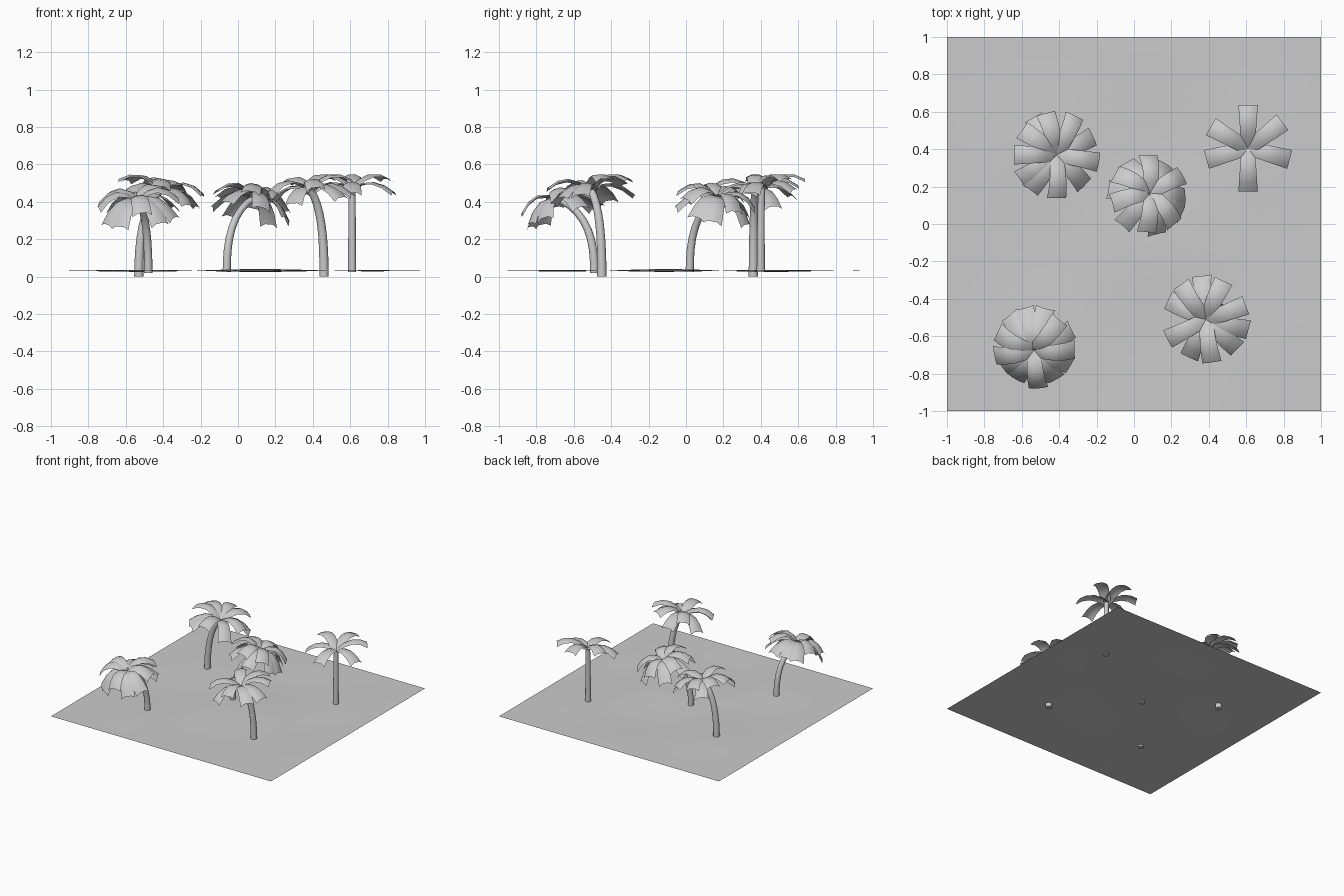
import bpy, bmesh, math
from mathutils import Vector, Matrix

if "Cube" in bpy.data.objects:
    bpy.data.objects.remove(bpy.data.objects["Cube"])

# Gently uneven sand sheet
bm = bmesh.new()
bmesh.ops.create_grid(bm, x_segments=24, y_segments=24, size=1.0)
for v in bm.verts:
    x, y = v.co.x, v.co.y
    fade = (1 - x * x) * (1 - y * y)
    v.co.z = 0.032 + 0.009 * fade * math.sin(4.3 * x + 1) * math.cos(5.1 * y + 0.6)
me = bpy.data.meshes.new("ground")
bm.to_mesh(me)
bm.free()
me.shade_smooth()
bpy.context.collection.objects.link(bpy.data.objects.new("ground", me))


def trunk(name, base, top, r):
    # Tapered tube that starts upright and bends over towards the crown
    b, t = Vector(base), Vector(top)
    bm = bmesh.new()
    sides, steps = 12, 8
    rings = []
    for i in range(steps + 1):
        f = i / steps
        h = 1.25 * f - 0.25 * f ** 3
        c = Vector((b.x + (t.x - b.x) * f ** 2.4, b.y + (t.y - b.y) * f ** 2.4,
                    b.z + (t.z - b.z) * h))
        tan = Vector(((t.x - b.x) * 2.4 * f ** 1.4, (t.y - b.y) * 2.4 * f ** 1.4,
                      (t.z - b.z) * (1.25 - 0.75 * f * f)))
        q = Vector((0, 0, 1)).rotation_difference(tan.normalized())
        rad = r * (1 - 0.2 * f)
        ring = []
        for k in range(sides):
            a = math.tau * k / sides
            ring.append(bm.verts.new(c + q @ Vector((rad * math.cos(a), rad * math.sin(a), 0))))
        rings.append(ring)
    for lo, hi in zip(rings, rings[1:]):
        for k in range(sides):
            n = (k + 1) % sides
            bm.faces.new((lo[k], lo[n], hi[n], hi[k]))
    bm.faces.new(rings[0][::-1])
    bm.faces.new(rings[-1])
    finish(bm, name)


def finish(bm, name):
    me = bpy.data.meshes.new(name)
    bm.to_mesh(me)
    bm.free()
    ob = bpy.data.objects.new(name, me)
    bpy.context.collection.objects.link(ob)
    bpy.ops.object.select_all(action='DESELECT')
    ob.select_set(True)
    bpy.context.view_layer.objects.active = ob
    bpy.ops.object.shade_smooth_by_angle(angle=math.radians(40))


UPPER = [(0, 0), (0.06, 0.045), (0.12, 0.07), (0.18, 0.07), (0.235, 0.048)]
LOWER = [(0, 0), (0.06, 0.025), (0.12, 0.03), (0.18, 0.012), (0.235, -0.025)]


def crown(name, centre, lean, tilt, droop, size, upper, lower):
    # Broad arched strips, each with a slightly rounded cross-section
    axis = Vector((-math.sin(math.radians(lean)), math.cos(math.radians(lean)), 0))
    place = Matrix.Translation(centre) @ Matrix.Rotation(math.radians(tilt), 4, axis)
    bm = bmesh.new()
    fronds = [(a, UPPER) for a in upper] + [(a, LOWER) for a in lower]
    for ang, prof in fronds:
        m = place @ Matrix.Rotation(math.radians(ang), 4, 'Z')
        rows = []
        for x, z in prof:
            f = x / 0.235
            w = 0.036 + 0.016 * f
            row = []
            for s in (-1, -0.45, 0.45, 1):
                drop = 0.016 * (abs(s) > 0.9) * (0.4 + 0.6 * f)
                p = Vector((x * size, s * w, z - droop * f * f - drop))
                row.append(bm.verts.new(m @ p))
            rows.append(row)
        for r0, r1 in zip(rows, rows[1:]):
            for k in range(3):
                bm.faces.new((r0[k], r1[k], r1[k + 1], r0[k + 1]))
    finish(bm, name)


# name, trunk base, crown centre, trunk radius, lean direction, tilt, droop, size, frond angles
TREES = [
    ("back_left", (-0.53, 0.36, 0), (-0.415, 0.37, 0.46), 0.025, 0, 10, 0.025, 0.98,
     [105, 65, -10, -90, 180, 145], [120, 25, -45, -125, 215]),
    ("middle", (-0.06, 0.02, 0.025), (0.085, 0.165, 0.42), 0.022, 45, 17, 0.06, 0.9,
     [90, 30, 150, -50, -95, 195], [60, 120, 0, -25, -75, -130, 170]),
    ("back_right", (0.61, 0.40, 0.025), (0.61, 0.405, 0.475), 0.022, 0, 0, 0, 0.98,
     [90, 37, 150], [-15, -90, 195]),
    ("front_right", (0.46, -0.45, 0), (0.385, -0.51, 0.465), 0.025, 220, 8, 0.02, 0.98,
     [125, 20, -82, -153, 65], [97, 155, -15, -45, -115]),
    ("front_left", (-0.48, -0.49, 0.02), (-0.535, -0.675, 0.41), 0.023, 253, 17, 0.06, 0.92,
     [50, 155, -85, 0, 190], [75, 105, 130, 25, -30, -60, -120, -145]),
]
for name, base, top, r, lean, tilt, droop, size, up, low in TREES:
    trunk(name + "_trunk", base, top, r)
    crown(name + "_fronds", top, lean, tilt, droop, size, up, low)
